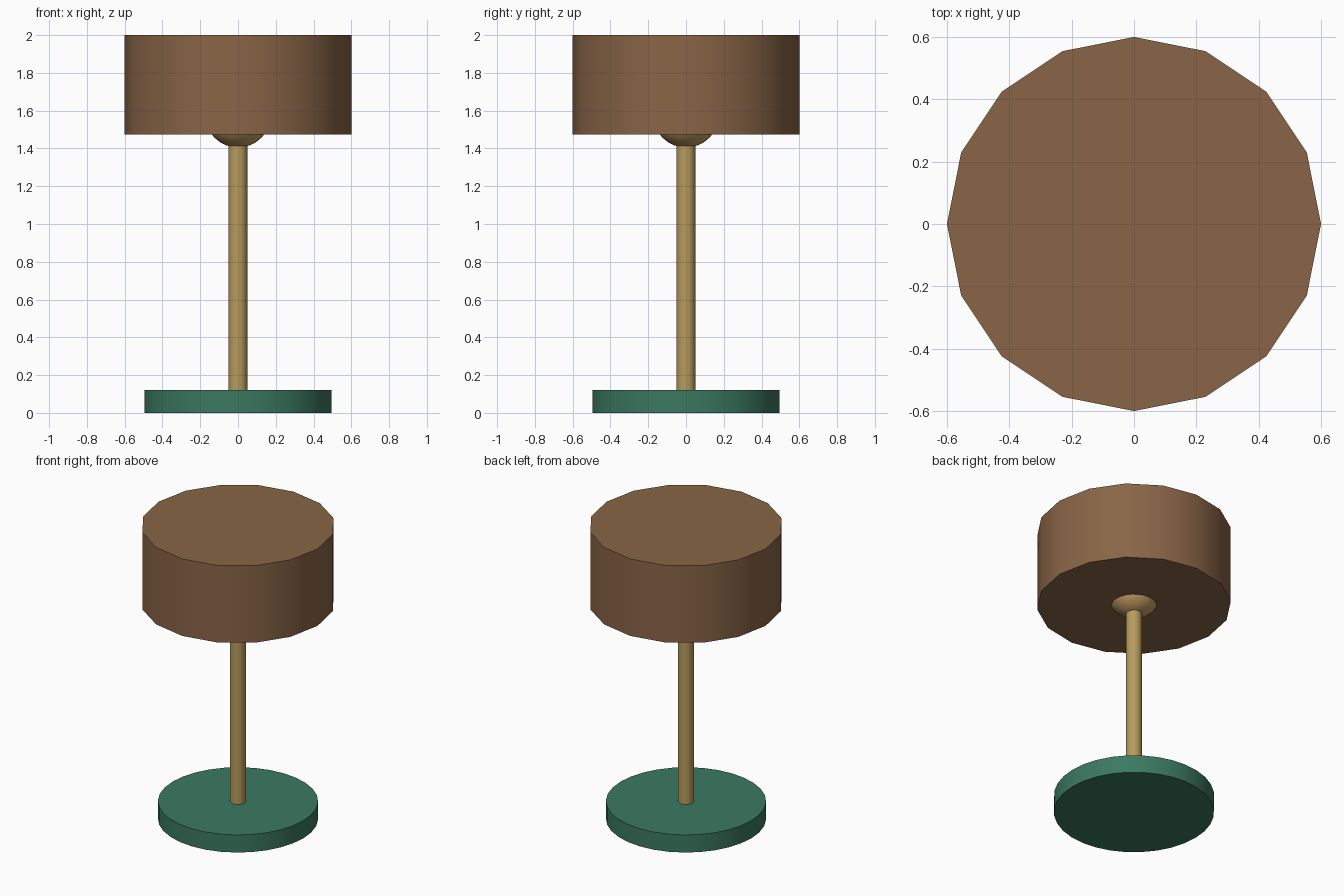
import bpy
import math

if "Cube" in bpy.data.objects:
    bpy.data.objects.remove(bpy.data.objects["Cube"])


def material(name, colour):
    m = bpy.data.materials.new(name)
    m.diffuse_color = (*colour, 1.0)
    m.use_nodes = True
    m.node_tree.nodes["Principled BSDF"].inputs["Base Color"].default_value = m.diffuse_color
    return m


brown = material("brown", (0.25, 0.13, 0.062))
green = material("green", (0.044, 0.19, 0.12))
brass = material("brass", (0.48, 0.33, 0.11))
amber = material("amber", (0.55, 0.33, 0.13))


def finish(name, mat):
    ob = bpy.context.object
    ob.name = name
    ob.data.materials.append(mat)
    bpy.ops.object.shade_smooth_by_angle(angle=math.radians(40))
    return ob


def cylinder(name, radius, z0, z1, sides, mat):
    bpy.ops.mesh.primitive_cylinder_add(
        vertices=sides, radius=radius, depth=z1 - z0,
        location=(0, 0, (z0 + z1) / 2))
    return finish(name, mat)


# Round foot
cylinder("base", 0.495, 0.0, 0.12, 32, green)

# Slim stem, running up into the bulb
cylinder("pole", 0.05, 0.115, 1.48, 16, brass)

# Bulb peeking out below the shade
bpy.ops.mesh.primitive_uv_sphere_add(
    segments=24, ring_count=16, radius=0.175, location=(0, 0, 1.58))
finish("bulb", amber)

# Closed sixteen-sided drum shade
cylinder("shade", 0.6, 1.475, 2.0, 16, brown)
